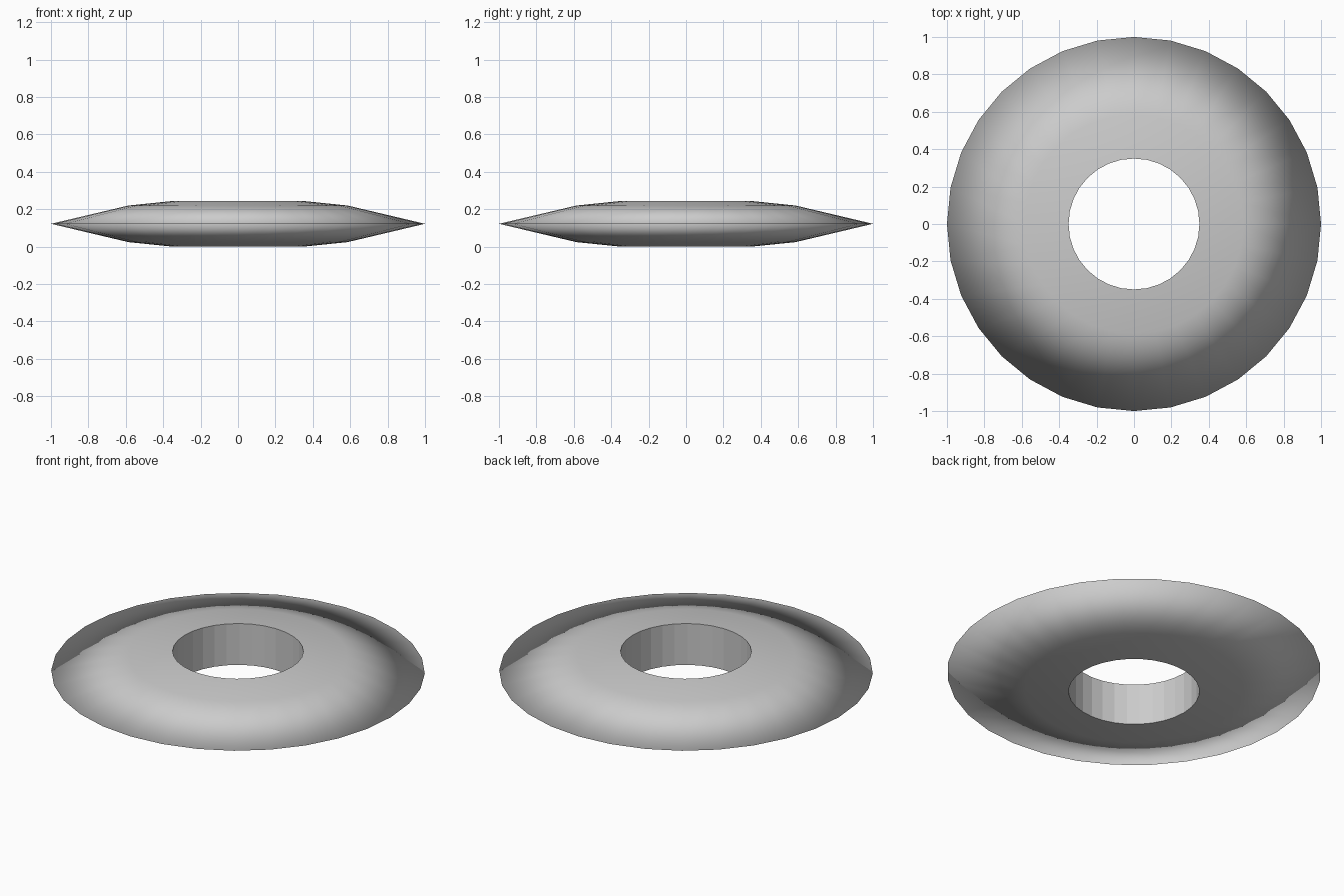
import bpy, bmesh
from math import cos, sin, pi

if "Cube" in bpy.data.objects:
    bpy.data.objects.remove(bpy.data.objects["Cube"])

SIDES = 32
# half-section of the ring: (radius, height), hole bottom round to hole top
PROFILE = [(0.35, 0.0), (0.585, 0.024), (1.0, 0.122), (0.585, 0.22), (0.35, 0.244)]


def ring(bm, radius, z):
    return [bm.verts.new((radius * cos(2 * pi * i / SIDES),
                          radius * sin(2 * pi * i / SIDES), z)) for i in range(SIDES)]


bm = bmesh.new()
loops = [ring(bm, r, z) for r, z in PROFILE]

# outer surfaces are smooth across the rim, the hole wall is faceted
for k, a in enumerate(loops):
    b = loops[(k + 1) % len(loops)]
    for i in range(SIDES):
        j = (i + 1) % SIDES
        face = bm.faces.new((a[i], a[j], b[j], b[i]))
        face.smooth = k < len(loops) - 1

bmesh.ops.recalc_face_normals(bm, faces=bm.faces)
mesh = bpy.data.meshes.new("ring_disc")
bm.to_mesh(mesh)
bm.free()
disc = bpy.data.objects.new("ring_disc", mesh)
bpy.context.collection.objects.link(disc)
